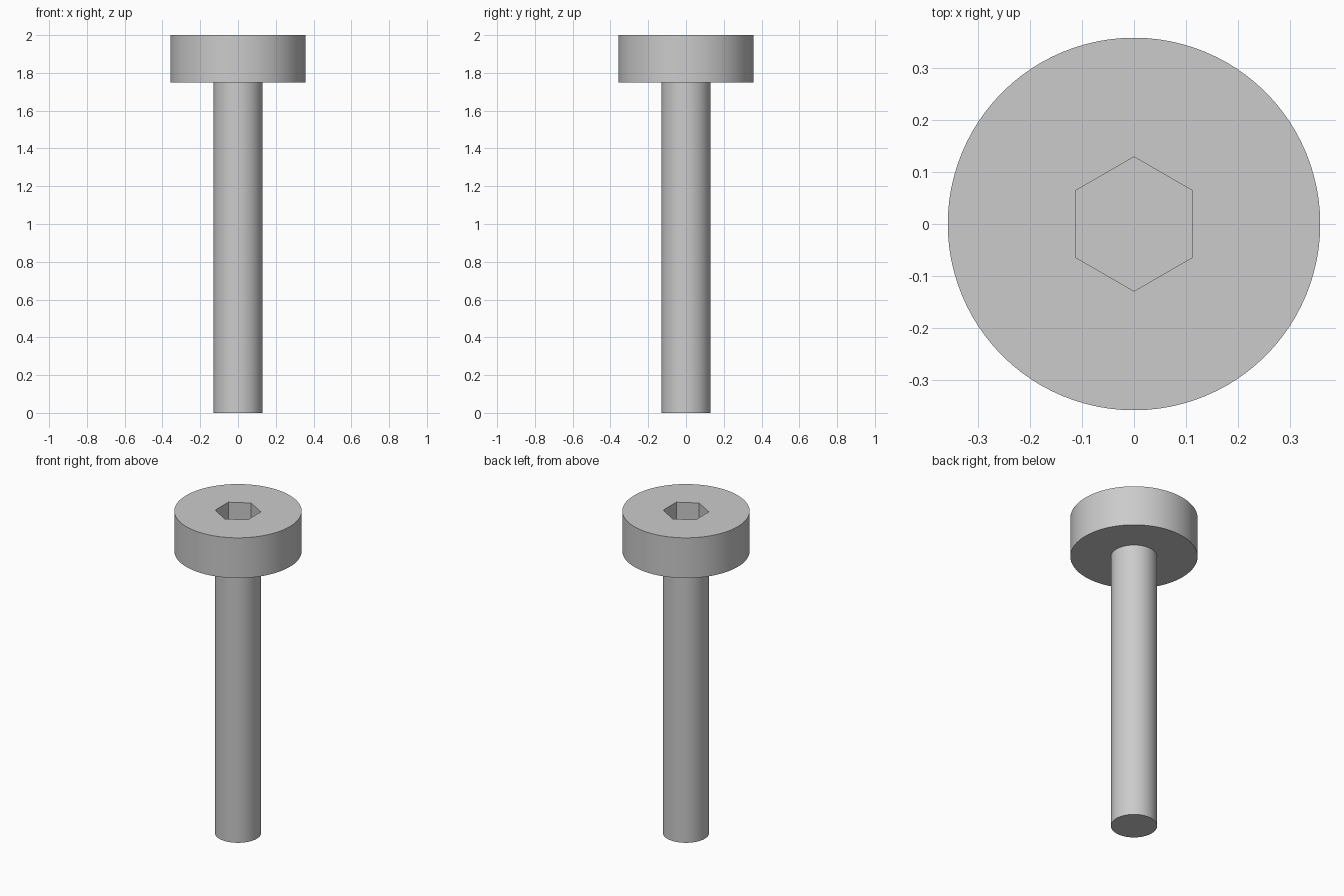
import bpy
import bmesh
import math

SEGMENTS = 96

cube = bpy.data.objects.get("Cube")
if cube:
    bpy.data.objects.remove(cube, do_unlink=True)

# Plain steel for the whole bolt
steel = bpy.data.materials.new("grey steel")
steel.use_nodes = True
color = (0.6, 0.6, 0.6, 1.0)
steel.diffuse_color = color
steel.node_tree.nodes["Principled BSDF"].inputs["Base Color"].default_value = color


def ring(bm, radius, z, hexagon=False):
    """Closed loop of vertices, round or hexagonal with corners on the y axis."""
    verts = []
    for i in range(SEGMENTS):
        a = 2 * math.pi * i / SEGMENTS
        r = radius
        if hexagon:
            offset = a % (math.pi / 3) - math.pi / 6
            # Corners sit at 30, 90, 150... degrees
            corner = math.pi / 6
            side = abs(offset)
            r = radius * math.cos(corner) / math.cos(corner - side)
        verts.append(bm.verts.new((r * math.cos(a), r * math.sin(a), z)))
    return verts


bm = bmesh.new()
# Shaft, underside of head, head wall, then down into the hex socket
loops = [
    ring(bm, 0.13, 0.0),
    ring(bm, 0.13, 1.75),
    ring(bm, 0.358, 1.75),
    ring(bm, 0.358, 2.0),
    ring(bm, 0.129, 2.0, hexagon=True),
    ring(bm, 0.129, 1.85, hexagon=True),
]
for low, high in zip(loops, loops[1:]):
    for i in range(SEGMENTS):
        j = (i + 1) % SEGMENTS
        bm.faces.new((low[i], low[j], high[j], high[i]))

# Shaft end and socket floor
bm.faces.new(list(reversed(loops[0])))
bm.faces.new(loops[-1])
bmesh.ops.recalc_face_normals(bm, faces=bm.faces[:])

mesh = bpy.data.meshes.new("socket_head_bolt")
bm.to_mesh(mesh)
bm.free()
mesh.materials.append(steel)
bolt = bpy.data.objects.new("socket_head_bolt", mesh)
bpy.context.collection.objects.link(bolt)

# Smooth walls with crisp rims
bpy.ops.object.select_all(action='DESELECT')
bolt.select_set(True)
bpy.context.view_layer.objects.active = bolt
bpy.ops.object.shade_smooth_by_angle(angle=math.radians(30))
